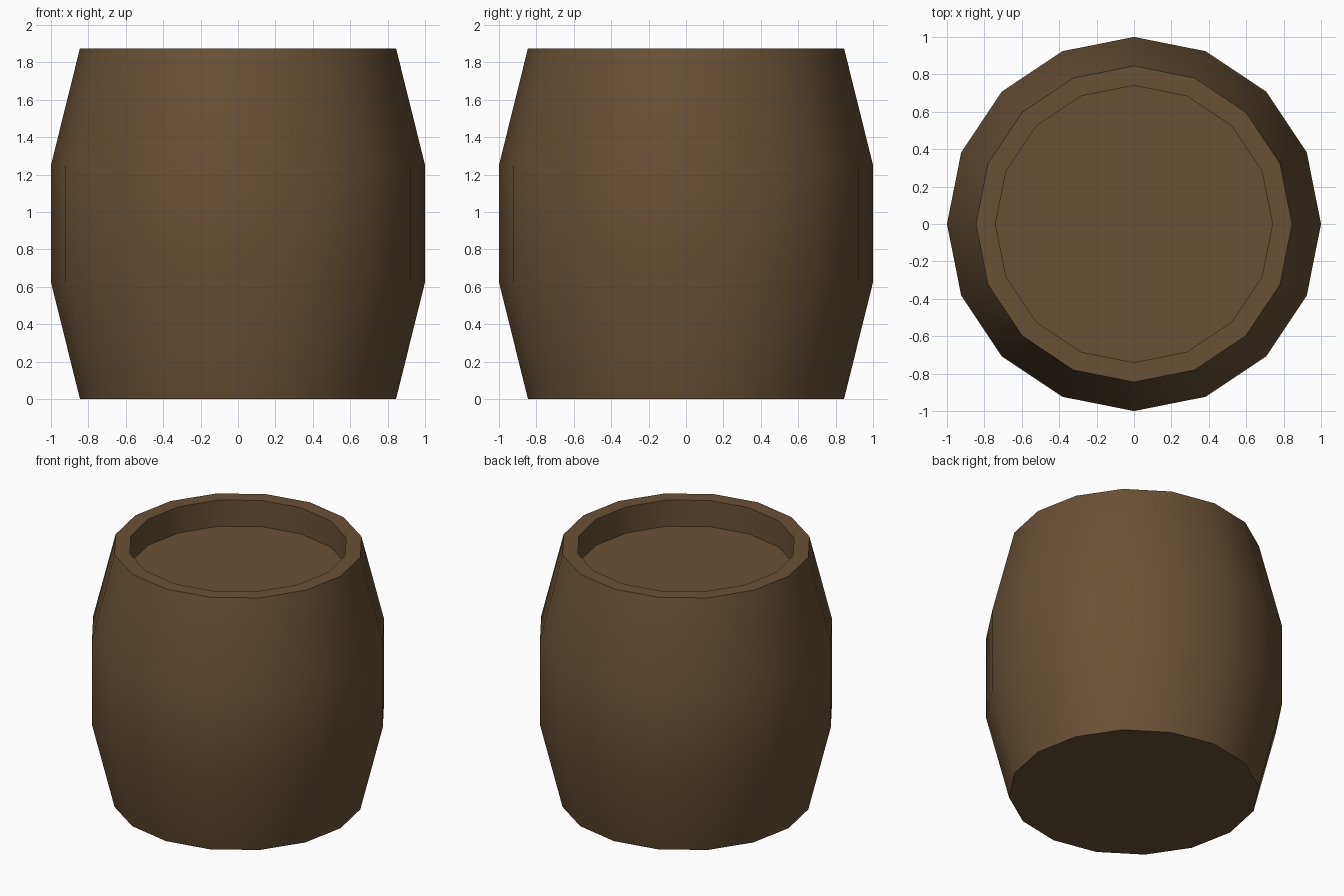
import bpy
import bmesh
from math import cos, sin, tau, radians

if "Cube" in bpy.data.objects:
    bpy.data.objects.remove(bpy.data.objects["Cube"])

SIDES = 16
# (radius, height) from the base, up the bulging side, over the rim, down to the recessed lid
PROFILE = [(0.845, 0), (1.0, 0.625), (1.0, 1.25), (0.845, 1.875), (0.74, 1.875), (0.74, 1.68)]

# Barrel body: lathe the profile into rings
bm = bmesh.new()
rings = [[bm.verts.new((r * cos(tau * i / SIDES), r * sin(tau * i / SIDES), z))
          for i in range(SIDES)] for r, z in PROFILE]
for low, high in zip(rings, rings[1:]):
    for i in range(SIDES):
        j = (i + 1) % SIDES
        bm.faces.new((low[i], low[j], high[j], high[i]))

# Base and recessed lid
bm.faces.new(rings[0][::-1])
bm.faces.new(rings[-1])

mesh = bpy.data.meshes.new("barrel")
bm.to_mesh(mesh)
bm.free()
barrel = bpy.data.objects.new("barrel", mesh)
bpy.context.collection.objects.link(barrel)

# Brown wood
wood = bpy.data.materials.new("brown_wood")
wood.diffuse_color = (0.14, 0.082, 0.038, 1)
wood.use_nodes = True
wood.node_tree.nodes["Principled BSDF"].inputs["Base Color"].default_value = wood.diffuse_color
mesh.materials.append(wood)

# Smooth sides, sharp rims
bpy.context.view_layer.objects.active = barrel
barrel.select_set(True)
bpy.ops.object.shade_smooth_by_angle(angle=radians(30))
